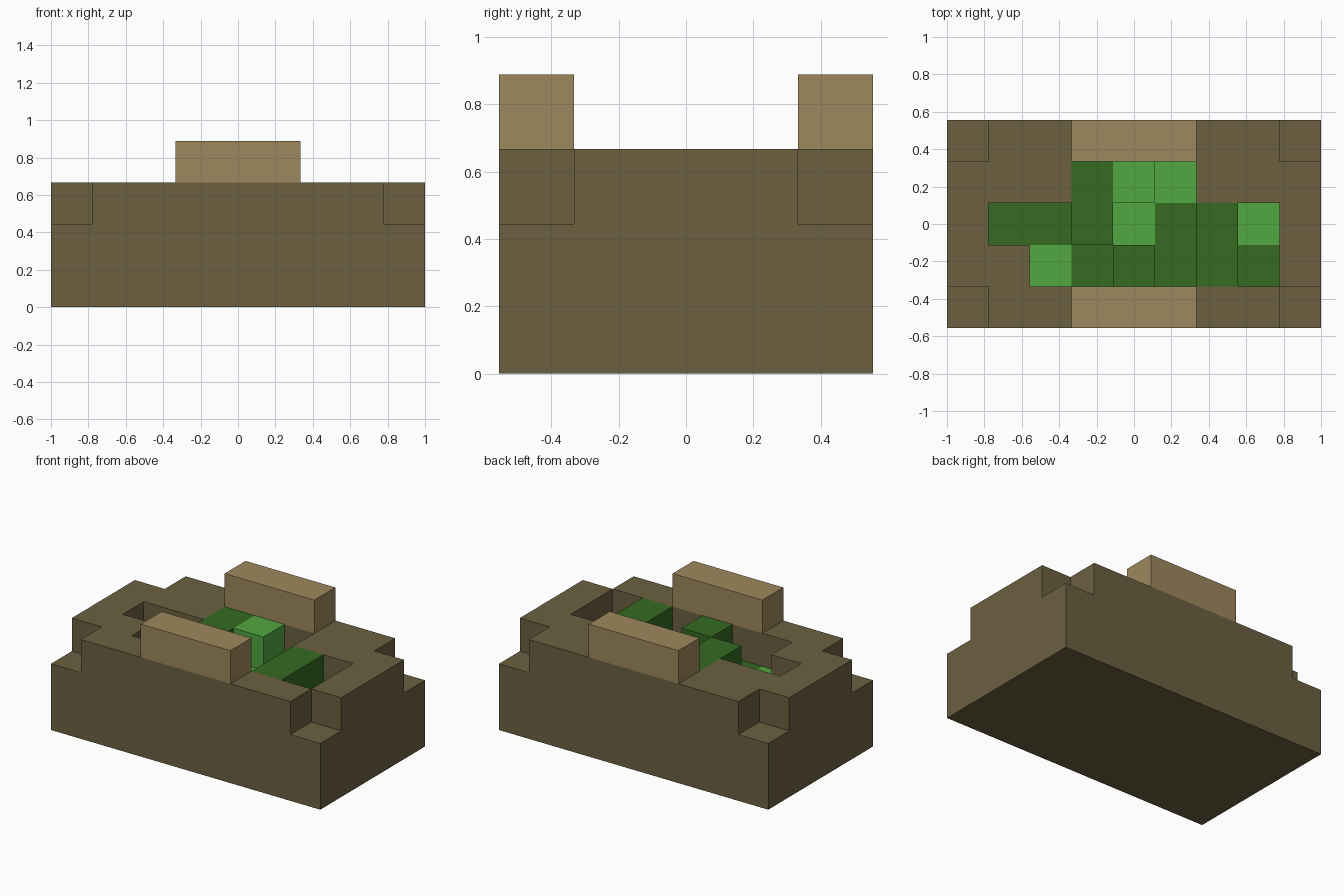
import bpy
import bmesh
from mathutils import Vector

cube = bpy.data.objects.get("Cube")
if cube:
    bpy.data.objects.remove(cube, do_unlink=True)

U = 2 / 9  # edge of one block

# Height in blocks of every column, front row first, left to right along +x
HEIGHTS = ["233444332",
           "332232323",
           "322322323",
           "333332333",
           "233444332"]

# Part that owns the top block of every column; everything below is body
TOPS = ["bbbfffbbb",
        "bbldddddb",
        "bdddlddlb",
        "bbbdllbbb",
        "bbbkkkbbb"]


def linear(c):
    c /= 255
    return c / 12.92 if c <= 0.04045 else ((c + 0.055) / 1.055) ** 2.4


def material(name, rgb):
    mat = bpy.data.materials.new(name)
    mat.use_nodes = True
    color = (*[linear(c) for c in rgb], 1)
    mat.diffuse_color = color
    bsdf = mat.node_tree.nodes["Principled BSDF"]
    bsdf.inputs["Base Color"].default_value = color
    bsdf.inputs["Roughness"].default_value = 0.9
    return mat


brown = material("dark brown", (107, 96, 64))
tan = material("tan", (158, 136, 93))
dark_green = material("dark green", (53, 106, 34))
light_green = material("light green", (82, 167, 64))

PARTS = {"b": ("planter_body", brown),
         "f": ("front_rail", tan),
         "k": ("back_rail", tan),
         "d": ("dark_foliage", dark_green),
         "l": ("light_foliage", light_green)}

# Fill the block grid
blocks = {}
for j, row in enumerate(HEIGHTS):
    for i, h in enumerate(row):
        for k in range(int(h)):
            blocks[i, j, k] = TOPS[j][i] if k == int(h) - 1 else "b"


def add_exposed_faces(bm, cell):
    """Add the sides of a block that touch no other block."""
    center = Vector(cell) + Vector((0.5, 0.5, 0.5))
    for axis in range(3):
        for sign in (-1, 1):
            neighbour = list(cell)
            neighbour[axis] += sign
            if tuple(neighbour) in blocks:
                continue
            quad = []
            for a, b in ((-1, -1), (1, -1), (1, 1), (-1, 1)):
                offset = Vector((0, 0, 0))
                offset[axis] = sign / 2
                offset[(axis + 1) % 3] = a / 2
                offset[(axis + 2) % 3] = b / 2
                p = center + offset
                quad.append(bm.verts.new(((p.x - 4.5) * U, (p.y - 2.5) * U, p.z * U)))
            bm.faces.new(quad if sign > 0 else quad[::-1])


# Build each part as one clean shell, with flat areas merged
for letter, (name, mat) in PARTS.items():
    bm = bmesh.new()
    for cell, owner in blocks.items():
        if owner == letter:
            add_exposed_faces(bm, cell)
    bmesh.ops.remove_doubles(bm, verts=bm.verts[:], dist=0.001)
    bmesh.ops.dissolve_limit(bm, angle_limit=0.01, verts=bm.verts[:], edges=bm.edges[:])
    mesh = bpy.data.meshes.new(name)
    bm.to_mesh(mesh)
    bm.free()
    mesh.materials.append(mat)
    bpy.context.collection.objects.link(bpy.data.objects.new(name, mesh))
